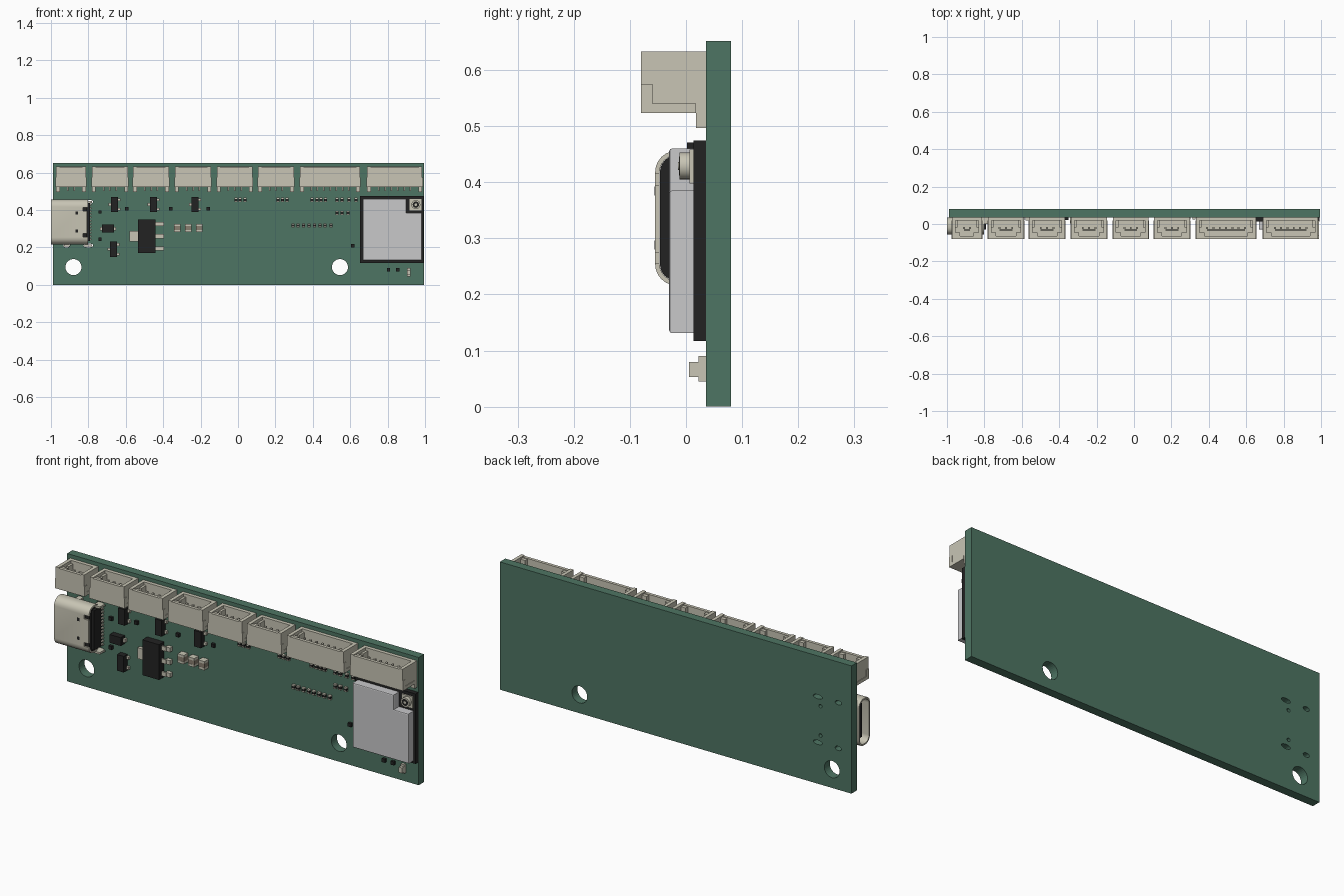
import bpy, bmesh, math
from mathutils import Matrix, Vector

if "Cube" in bpy.data.objects:
    bpy.data.objects.remove(bpy.data.objects["Cube"])


def material(name, rgb):
    m = bpy.data.materials.new(name)
    m.diffuse_color = (*rgb, 1)
    m.use_nodes = True
    m.node_tree.nodes["Principled BSDF"].inputs["Base Color"].default_value = m.diffuse_color
    return m


GREEN, CREAM, SILVER, BLACK, BROWN = range(5)
MATS = [material("board_green", (0.076, 0.178, 0.125)), material("cream_metal", (0.58, 0.56, 0.46)),
        material("shield_silver", (0.58, 0.58, 0.59)), material("chip_black", (0.016, 0.016, 0.016)),
        material("ceramic_brown", (0.25, 0.21, 0.16))]
FACE = 0.036  # y of the populated board face


def finish(name, bm, smooth=False):
    bmesh.ops.recalc_face_normals(bm, faces=bm.faces[:])
    me = bpy.data.meshes.new(name)
    bm.to_mesh(me)
    bm.free()
    for m in MATS:
        me.materials.append(m)
    ob = bpy.data.objects.new(name, me)
    bpy.context.collection.objects.link(ob)
    if smooth:
        bpy.ops.object.select_all(action='DESELECT')
        ob.select_set(True)
        bpy.context.view_layer.objects.active = ob
        bpy.ops.object.shade_smooth_by_angle(angle=math.radians(35))
    return ob


def add_box(bm, x0, x1, y0, y1, z0, z1, mat):
    size = Matrix.Diagonal((x1 - x0, y1 - y0, z1 - z0, 1))
    mid = Matrix.Translation(((x0 + x1) / 2, (y0 + y1) / 2, (z0 + z1) / 2))
    vs = bmesh.ops.create_cube(bm, size=1, matrix=mid @ size)["verts"]
    for f in {f for v in vs for f in v.link_faces}:
        f.material_index = mat


def add_cyl(bm, x, z, rx, rz, y0, y1, mat, seg=24):
    mx = (Matrix.Translation((x, (y0 + y1) / 2, z)) @ Matrix.Diagonal((rx, 1, rz, 1))
          @ Matrix.Rotation(math.pi / 2, 4, 'X'))
    vs = bmesh.ops.create_cone(bm, cap_ends=True, segments=seg, radius1=1, radius2=1,
                               depth=y1 - y0, matrix=mx)["verts"]
    for f in {f for v in vs for f in v.link_faces}:
        f.material_index = mat


def boxes(name, *items):
    bm = bmesh.new()
    for it in items:
        add_box(bm, *it)
    return finish(name, bm)


def cut(ob, cutter):
    mod = ob.modifiers.new("cut", 'BOOLEAN')
    mod.operation, mod.solver, mod.object = 'DIFFERENCE', 'EXACT', cutter
    dg = bpy.context.evaluated_depsgraph_get()
    me = bpy.data.meshes.new_from_object(ob.evaluated_get(dg))
    ob.modifiers.clear()
    ob.data = me
    bpy.data.objects.remove(cutter)


# Board with mounting holes and receptacle slots
board = boxes("circuit_board", (-0.99, 0.995, FACE, 0.08, 0, 0.652, GREEN))
bm = bmesh.new()
for x in (-0.88, 0.545):
    add_cyl(bm, x, 0.095, 0.043, 0.043, 0, 0.12, GREEN, 32)
for z in (0.211, 0.444):
    add_cyl(bm, -0.80, z, 0.026, 0.011, 0, 0.12, GREEN, 16)
    add_cyl(bm, -0.916, z, 0.018, 0.011, 0, 0.12, GREEN, 16)
for z in (0.25, 0.40):
    add_cyl(bm, -0.815, z, 0.009, 0.009, 0, 0.12, GREEN, 12)
cut(board, finish("hole_cutter", bm))


# Row of wire connectors, open at the top
def connector(i, x0, x1, pins):
    c, w = (x0 + x1) / 2, 0.018
    parts = [(x0, x1, -0.08, 0.01, 0.523, 0.555, CREAM), (x0, x1, 0.01, FACE, 0.537, 0.555, CREAM),
             (x0, x1, 0.018, FACE, 0.555, 0.633, CREAM),
             (x0 + w, x1 - w, -0.08, -0.064, 0.555, 0.629, CREAM)]
    for s, e in ((1, x0), (-1, x1)):
        def side(a, b, *r):
            parts.append((*sorted((e + s * a, e + s * b)), *r, CREAM))
        side(0, w, -0.08, 0.018, 0.555, 0.633)          # end wall
        side(w, 0.044, -0.064, -0.046, 0.555, 0.625)    # keying ribs
        side(w, 0.03, -0.02, 0.018, 0.555, 0.618)
        side(-0.003, 0.022, -0.083 + 0.003, -0.06, 0.523, 0.575)  # solder nail
        side(-0.003, 0.016, -0.06, 0.018, 0.523, 0.54)
        side(0.0, 0.02, 0.018, FACE, 0.497, 0.575)
    for k in range(pins):
        x = c + (k - (pins - 1) / 2) * 0.0338
        parts.append((x - 0.005, x + 0.005, -0.028, -0.016, 0.555, 0.612, CREAM))
        parts.append((x - 0.004, x + 0.004, 0.02, FACE, 0.503, 0.54, CREAM))
    h = (pins - 1) * 0.0169
    parts.append((c - h, c + h, -0.034, -0.03, 0.555, 0.575, BLACK))
    boxes(f"wire_connector_{i}", *parts)


ROW = [(-0.973, -0.813, 2), (-0.781, -0.588, 3), (-0.561, -0.369, 3), (-0.337, -0.144, 3),
       (-0.113, 0.078, 3), (0.107, 0.299, 3), (0.332, 0.652, 7), (0.69, 0.985, 6)]
for i, r in enumerate(ROW):
    connector(i + 1, *r)


# Power receptacle: rounded tube along x
def ring(bm, x, inset, y0=-0.055, y1=0.034, z0=0.216, z1=0.456, rad=0.038):
    r = rad - inset
    out = []
    for q, (y, z) in enumerate(((y1 - rad, z1 - rad), (y0 + rad, z1 - rad),
                                (y0 + rad, z0 + rad), (y1 - rad, z0 + rad))):
        for k in range(7):
            a = (q + k / 6) * math.pi / 2
            out.append(bm.verts.new((x, y + r * math.cos(a), z + r * math.sin(a))))
    return out


def skin(bm, a, b, mat):
    n = len(a)
    for k in range(n):
        bm.faces.new((a[k], a[(k + 1) % n], b[(k + 1) % n], b[k])).material_index = mat


bm = bmesh.new()
rings = [ring(bm, x, t) for x, t in ((-1, 0), (-0.803, 0), (-0.803, 0.008), (-1, 0.008))]
for a, b in zip(rings, rings[1:] + rings[:1]):
    skin(bm, a, b, CREAM)
shell = finish("receptacle_shell", bm, True)
cut(shell, boxes("notch_cutter", (-0.83, -0.75, -0.1, -0.03, 0.255, 0.415, CREAM)))

bm = bmesh.new()
a, b = ring(bm, -0.87, 0.0085), ring(bm, -0.806, 0.0085)
skin(bm, a, b, BLACK)
bm.faces.new(a).material_index = BLACK
bm.faces.new(b).material_index = BLACK
add_box(bm, -0.98, -0.86, -0.018, -0.003, 0.25, 0.422, BLACK)     # inner tongue
add_box(bm, -0.84, -0.792, -0.03, FACE, 0.235, 0.437, BLACK)      # rear block
finish("receptacle_core", bm)
items = [(-0.83, -0.806, -0.055, -0.047, 0.275, 0.395, CREAM)]
for z in (0.288, 0.384):
    items.append((-0.87, -0.855, -0.056, -0.05, z - 0.008, z + 0.008, BLACK))
for z in (0.211, 0.444):
    for x, h in ((-0.80, 0.02), (-0.916, 0.014)):
        items.append((x - h, x + h, 0.0, 0.05, z - 0.005, z + 0.005, CREAM))
for k in range(12):
    z = 0.244 + k * 0.0167
    items.append((-0.80, -0.782, 0.026, FACE, z - 0.004, z + 0.004, CREAM))
boxes("receptacle_tabs_and_pins", *items)

# Radio module: carrier, stepped metal shield, antenna socket
boxes("module_carrier", (0.652, 0.993, 0.013, FACE, 0.117, 0.474, BLACK))
outline = [(0.668, 0.131), (0.983, 0.131), (0.983, 0.385), (0.9, 0.385), (0.9, 0.46), (0.668, 0.46)]
bm = bmesh.new()
f = bm.faces.new([bm.verts.new((x, -0.03, z)) for x, z in outline])
ext = bmesh.ops.extrude_face_region(bm, geom=[f])["geom"]
bmesh.ops.translate(bm, vec=Vector((0, 0.043, 0)), verts=[v for v in ext if isinstance(v, bmesh.types.BMVert)])
front = [e for e in bm.edges if all(v.co.y < 0 for v in e.verts)]
bmesh.ops.bevel(bm, geom=front, offset=0.005, segments=2, affect='EDGES', profile=0.5)
for f in bm.faces:
    f.material_index = SILVER
finish("module_shield", bm)
bm = bmesh.new()
add_box(bm, 0.918, 0.982, 0.006, 0.013, 0.398, 0.458, CREAM)
add_cyl(bm, 0.951, 0.429, 0.024, 0.024, -0.012, 0.008, CREAM)
add_cyl(bm, 0.951, 0.429, 0.017, 0.017, -0.0125, -0.011, BLACK)
add_cyl(bm, 0.951, 0.429, 0.007, 0.007, -0.014, -0.01, CREAM, 12)
finish("antenna_socket", bm, True)

# Voltage regulator with heat tab and three legs
items = [(-0.535, -0.44, -0.008, 0.032, 0.17, 0.35, BLACK), (-0.58, -0.535, 0.018, FACE, 0.232, 0.288, CREAM)]
for z in (0.195, 0.26, 0.325):
    items += [(-0.44, -0.415, 0.012, 0.02, z - 0.011, z + 0.011, CREAM),
              (-0.421, -0.395, 0.016, FACE, z - 0.011, z + 0.011, CREAM)]
boxes("voltage_regulator", *items)

# Three-legged transistors
for i, (x, z) in enumerate([(-0.66, 0.43), (-0.452, 0.43), (-0.23, 0.43), (-0.666, 0.19)]):
    legs = [(x + a, x + b, 0.024, FACE, z + d - 0.007, z + d + 0.007, CREAM)
            for a, b, d in ((-0.032, 0, 0), (0, 0.032, 0.026), (0, 0.032, -0.026))]
    boxes(f"transistor_{i + 1}", (x - 0.019, x + 0.019, 0.002, 0.033, z - 0.041, z + 0.041, BLACK), *legs)

boxes("diode", (-0.727, -0.663, 0.002, 0.034, 0.28, 0.322, BLACK),
      (-0.738, -0.652, 0.02, FACE, 0.292, 0.31, CREAM))


# Two-ended chip parts: body with a metal cap at each end
def chip(name, x, z, w, h, depth, mat):
    y, c = FACE - depth, h * 0.26
    boxes(name, (x - w / 2, x + w / 2, y + 0.001, FACE, z - h / 2 + c, z + h / 2 - c, mat),
          (x - w / 2, x + w / 2, y, FACE, z - h / 2, z - h / 2 + c, CREAM),
          (x - w / 2, x + w / 2, y, FACE, z + h / 2 - c, z + h / 2, CREAM))


for i, x in enumerate((-0.325, -0.266, -0.208)):
    chip(f"capacitor_{i + 1}", x, 0.304, 0.035, 0.045, 0.034, BROWN)
SMALL = {0.455: (-0.011, 0.011, 0.037, 0.214, 0.238, 0.262, 0.396, 0.422, 0.445, 0.468,
                 0.529, 0.556, 0.594, 0.63),
         0.384: (0.529, 0.556, 0.588),
         0.318: (0.294, 0.32, 0.35, 0.38, 0.408, 0.438, 0.466, 0.497)}
for z, xs in SMALL.items():
    for i, x in enumerate(xs):
        chip(f"resistor_{int(z * 1000)}_{i + 1}", x, z, 0.016, 0.022, 0.013, BLACK)
DOTS = [(-0.738, 0.39), (-0.594, 0.408), (-0.36, 0.408), (-0.16, 0.408), (-0.738, 0.243),
        (0.613, 0.21), (0.805, 0.08), (0.855, 0.08)]
boxes("tiny_chips", *[(x - 0.009, x + 0.009, 0.022, FACE, z - 0.009, z + 0.009, BLACK) for x, z in DOTS])

# Indicator lamp
boxes("indicator_lamp", (0.903, 0.923, 0.022, FACE, 0.045, 0.09, CREAM),
      (0.903, 0.923, 0.005, 0.022, 0.053, 0.08, CREAM))
